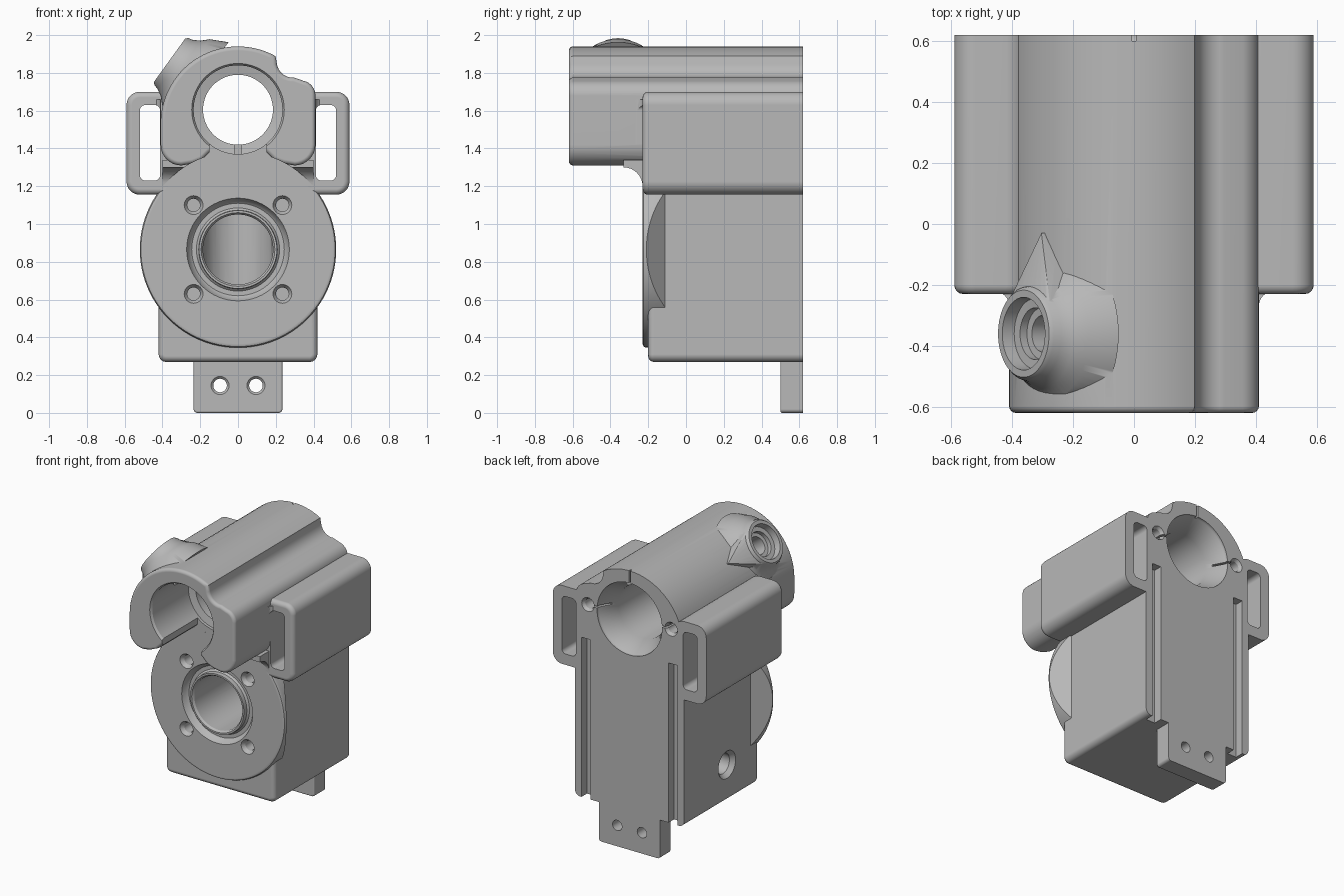
import bpy, bmesh
from math import sin, cos, pi, radians
from mathutils import Vector

if "Cube" in bpy.data.objects:
    bpy.data.objects.remove(bpy.data.objects["Cube"])

grey = bpy.data.materials.new("plain grey")
grey.use_nodes = True
grey.diffuse_color = (0.48, 0.48, 0.48, 1)
grey.node_tree.nodes["Principled BSDF"].inputs["Base Color"].default_value = grey.diffuse_color


def finish(bm, name):
    bmesh.ops.recalc_face_normals(bm, faces=bm.faces)
    mesh = bpy.data.meshes.new(name)
    bm.to_mesh(mesh)
    bm.free()
    mesh.materials.append(grey)
    obj = bpy.data.objects.new(name, mesh)
    bpy.context.collection.objects.link(obj)
    return obj


def arc(cx, cy, r, a0, a1, n=8):
    angles = [radians(a0 + (a1 - a0) * i / n) for i in range(n + 1)]
    return [(cx + r * cos(a), cy + r * sin(a)) for a in angles]


def rounded(x0, x1, y0, y1, r):
    return (arc(x1 - r, y1 - r, r, 90, 0) + arc(x1 - r, y0 + r, r, 0, -90)
            + arc(x0 + r, y0 + r, r, 270, 180) + arc(x0 + r, y1 - r, r, 180, 90))


def prism(name, pts, axis, lo, hi, bevel=0):
    """Extrude a 2D outline along an axis, rounding the edge at the low end."""
    place = {"x": lambda u, v, t: (t, u, v), "y": lambda u, v, t: (u, t, v),
             "z": lambda u, v, t: (u, v, t)}[axis]
    bm = bmesh.new()
    a = [bm.verts.new(place(u, v, lo)) for u, v in pts]
    b = [bm.verts.new(place(u, v, hi)) for u, v in pts]
    front = bm.faces.new(a)
    bm.faces.new(b)
    for i in range(len(a)):
        j = (i + 1) % len(a)
        bm.faces.new((a[i], a[j], b[j], b[i]))
    bmesh.ops.recalc_face_normals(bm, faces=bm.faces)
    if bevel:
        bmesh.ops.bevel(bm, geom=list(front.edges), offset=bevel, segments=4,
                        profile=0.5, affect="EDGES", clamp_overlap=False)
    return finish(bm, name)


def box(name, x0, x1, y0, y1, z0, z1):
    return prism(name, [(x0, z0), (x1, z0), (x1, z1), (x0, z1)], "y", y0, y1)


def lathe(name, profile, centre, axis, closed=False, n=64):
    """Turn (radius, distance) points about an axis."""
    turn = Vector(axis).to_track_quat("Z", "Y")
    bm = bmesh.new()
    rings = [[bm.verts.new(Vector(centre) + turn @ Vector(
        (r * cos(2 * pi * i / n), r * sin(2 * pi * i / n), t))) for i in range(n)]
        for r, t in profile]
    pairs = list(zip(rings, rings[1:]))
    if closed:
        pairs.append((rings[-1], rings[0]))
    else:
        bm.faces.new(rings[0])
        bm.faces.new(rings[-1])
    for p, q in pairs:
        for i in range(n):
            j = (i + 1) % n
            bm.faces.new((p[i], p[j], q[j], q[i]))
    return finish(bm, name)


def combine(target, tool, operation):
    mod = target.modifiers.new("combine", "BOOLEAN")
    mod.operation = operation
    mod.solver = "EXACT"
    mod.object = tool
    bpy.context.view_layer.objects.active = target
    bpy.ops.object.modifier_apply(modifier=mod.name)
    bpy.data.objects.remove(tool)


BORE_Z, DISC_Z = 1.605, 0.865
FRONT, BACK, WALL = -0.62, 0.62, -0.23
Y = (0, 1, 0)

# Lower block
body = prism("housing", rounded(-0.42, 0.42, 0.27, 1.2, 0.04), "y", -0.2, BACK, 0.03)
adds, cuts = [], []
adds.append(box("upper_block", -0.41, 0.41, WALL, BACK, 1.18, 1.6))

# Upper barrel with the step along its left shoulder
outline = arc(0, 1.53, 0.41, 180, 61, 28)
outline += arc(0.29, 1.86, 0.085, 190, 275) + arc(0.33, 1.68, 0.08, 80, 0)
outline += arc(0.3, 1.42, 0.11, 0, -90) + [(0.24, 1.32), (0.19, 1.34), (0.15, 1.38)]
outline += [(-0.15, 1.38), (-0.19, 1.34), (-0.24, 1.32)] + arc(-0.3, 1.42, 0.11, 270, 180)[:-1]
outline.append((-0.41, 1.43))
adds.append(prism("barrel", outline, "y", FRONT, BACK, 0.022))

# Fillet beneath the overhanging barrel
adds.append(prism("overhang_fillet", arc(-0.33, 1.2, 0.1, 90, 0)
                  + [(-0.1, 1.2), (-0.1, 1.34), (-0.33, 1.34)], "x", -0.4, 0.4))

# Side loops with small front fillets
for s in (-1, 1):
    x0, x1 = sorted((s * 0.35, s * 0.59))
    adds.append(prism("side_loop", rounded(x0, x1, 1.155, 1.7, 0.07), "y", WALL, BACK, 0.03))
    corner = arc(s * 0.46, -0.27, 0.05, 90, 90 + s * 90) + [(s * 0.4, -0.27), (s * 0.4, -0.2),
                                                          (s * 0.46, -0.2)]
    adds.append(prism("loop_fillet", corner, "z", 1.42, 1.66))

# Round flange with sloped undersides
flange = lathe("flange", [(0.5, WALL), (0.514, -0.224), (0.52, -0.21), (0.52, 0)],
               (0, 0, DISC_Z), Y, n=96)
combine(flange, prism("flange_limit", [(-0.42, -0.11), (-0.54, -0.23), (-0.54, -0.4), (0.54, -0.4),
                                       (0.54, -0.23), (0.42, -0.11), (0.42, 0.1), (-0.42, 0.1)],
                      "z", 0, 2), "INTERSECT")
adds.append(flange)

# Angled port boss with a tapering tail
port_axis = Vector((-0.81, 0, 0.585)).normalized()
port_base = Vector((0, -0.36, BORE_Z))
adds.append(lathe("port_boss", [(0.26, 0.25), (0.215, 0.34), (0.18, 0.375), (0.16, 0.41),
                                (0.153, 0.435), (0.143, 0.447)], port_base, port_axis))
bm = bmesh.new()
turn = port_axis.to_track_quat("Z", "Y")
for r, t in ((0.15, 0.43), (0.17, 0.28)):
    for u, v in arc(0, 0, r, 0, 345, 23):
        bm.verts.new(port_base + turn @ Vector((u, v, t)))
for t in (0.28, 0.375):
    bm.verts.new(port_base + port_axis * t + Vector((0, 0.33, 0)))
bmesh.ops.convex_hull(bm, input=bm.verts)
adds.append(finish(bm, "port_tail"))

# Mounting tab at the lower back
adds.append(prism("mounting_tab", rounded(-0.235, 0.235, 0.0, 0.4, 0.02), "y", 0.5, BACK, 0.01))

# Barrel opening, bore and key slot
cuts.append(lathe("clearance", [(0.52, -0.8), (0.52, WALL - 0.0003)], (0, 0, DISC_Z), Y, n=96))
cuts.append(box("opening", -0.15, 0.15, -0.8, WALL - 0.0003, 1.25, 1.5))
cuts.append(lathe("bore", [(0.245, -0.7), (0.245, -0.62), (0.235, -0.605), (0.235, -0.21),
                           (0.185, -0.2), (0.185, 0.48), (0.25, 0.6), (0.25, 0.7)],
                  (0, 0, BORE_Z), Y))
cuts.append(box("key_slot", -0.018, 0.018, -0.3, -0.12, 1.37, 1.5))
cuts.append(box("top_slit", -0.006, 0.006, 0.6, 0.7, 1.8, 2.0))
cuts.append(lathe("port_hole", [(0.06, 0.05), (0.06, 0.37), (0.085, 0.372), (0.085, 0.4),
                                (0.115, 0.402), (0.125, 0.5)], port_base, port_axis, n=40))

# Flange socket with its curved inner end and ring groove
socket = lathe("socket", [(0.195, -0.3), (0.195, -0.23), (0.185, -0.215), (0.185, 0.4)],
               (0, 0, DISC_Z), Y)
combine(socket, prism("socket_end", arc(0, 0.1, 0.19, 0, 180, 24) + [(-0.19, 0), (-0.25, -0.1),
                      (-0.25, -0.4), (0.25, -0.4), (0.25, -0.1), (0.19, 0)], "z", 0.5, 1.3),
        "INTERSECT")
cuts.append(socket)
cuts.append(lathe("ring_groove", [(0.272, -0.26), (0.272, -0.23), (0.26, -0.2), (0.245, -0.188),
                                  (0.22, -0.188), (0.208, -0.2), (0.205, -0.26)],
                  (0, 0, DISC_Z), Y, closed=True))

# Repeated slots and holes on both sides
for s in (-1, 1):
    x0, x1 = sorted((s * 0.412, s * 0.52))
    cuts.append(prism("loop_slot", rounded(x0, x1, 1.23, 1.63, 0.03), "y", -0.4, 0.8))
    x0, x1 = sorted((s * 0.3, s * 0.37))
    cuts.append(box("back_groove", x0, x1, 0.56, 0.7, 0.2, 1.38))
    cuts.append(lathe("back_hole", [(0.035, 0.35), (0.035, 0.6), (0.048, 0.62), (0.048, 0.7)],
                      (s * 0.32, 0, 1.62), Y, n=24))
    x0, x1 = sorted((s * 0.2, s * 0.32))
    cuts.append(box("back_slit", x0, x1, 0.52, 0.7, 1.614, 1.626))
    cuts.append(lathe("tab_hole", [(0.055, 0.45), (0.048, 0.5), (0.036, 0.512), (0.036, 0.7)],
                      (s * 0.095, 0, 0.145), Y, n=24))
    for dz in (-0.235, 0.235):
        cuts.append(lathe("flange_hole", [(0.05, -0.3), (0.05, -0.23), (0.034, -0.205),
                                          (0.034, -0.08)], (s * 0.235, 0, DISC_Z + dz), Y, n=24))
cuts.append(lathe("cross_hole", [(0.095, -0.5), (0.095, -0.42), (0.07, -0.39), (0.07, 0.39),
                                 (0.095, 0.42), (0.095, 0.5)], (0, 0.15, 0.525), (1, 0, 0), n=40))

for part in adds:
    combine(body, part, "UNION")
for cutter in cuts:
    combine(body, cutter, "DIFFERENCE")

# Smooth the rounded surfaces and keep crisp edges
bpy.ops.object.select_all(action="DESELECT")
body.select_set(True)
bpy.context.view_layer.objects.active = body
bpy.ops.object.shade_smooth_by_angle(angle=radians(32))
weighted = body.modifiers.new("even_shading", "WEIGHTED_NORMAL")
weighted.keep_sharp = True
